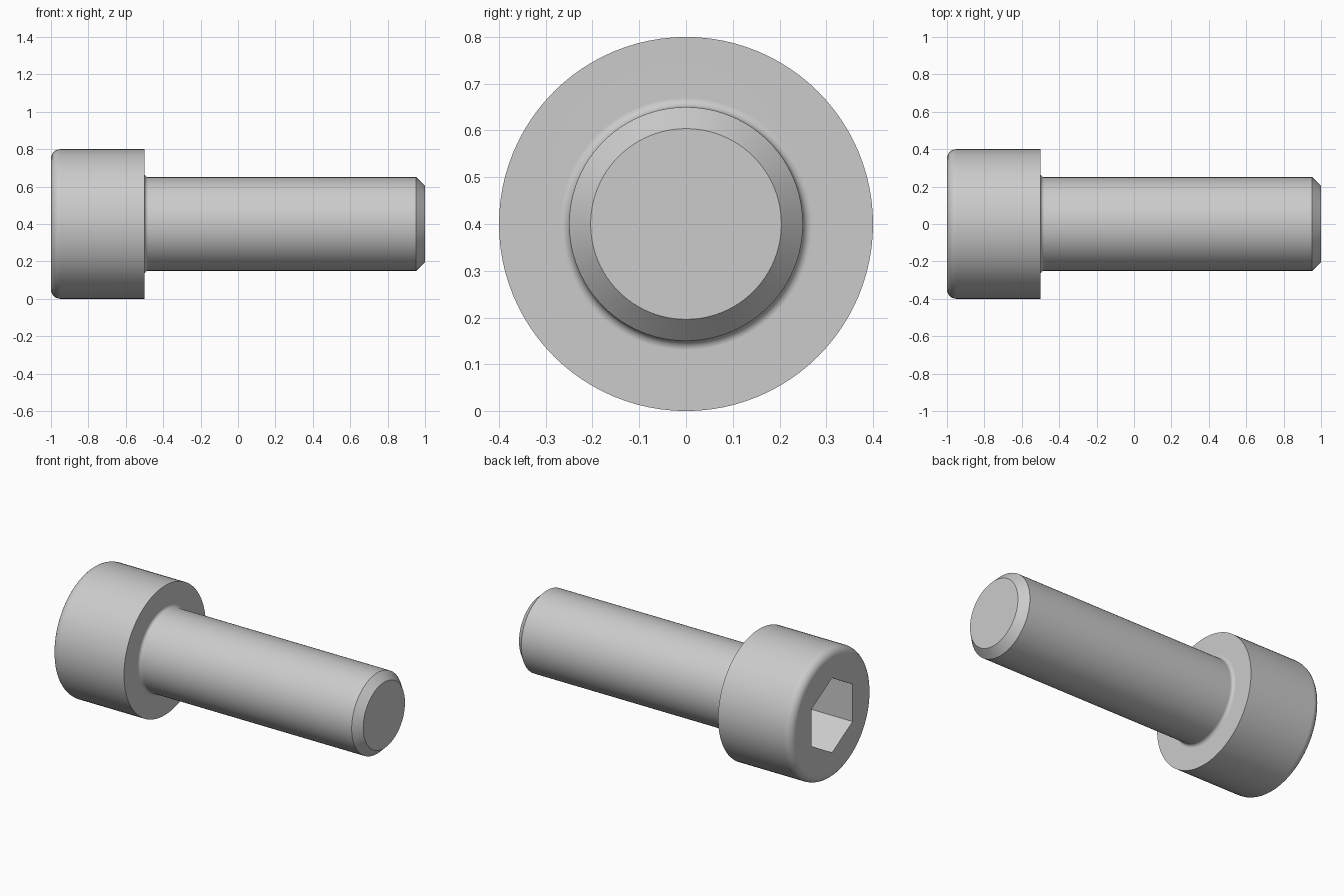
import bpy
import bmesh
from math import sin, cos, pi, radians
from mathutils import Vector

cube = bpy.data.objects.get("Cube")
if cube:
    bpy.data.objects.remove(cube, do_unlink=True)

AXIS_Z = 0.4
CENTRE = Vector((0, 0, AXIS_Z))
HEAD_R, HEAD_BACK, ROUNDING = 0.4, -0.5, 0.05
SHANK_R, TIP_R, FILLET = 0.25, 0.204, 0.02
SOCKET_FLATS, SOCKET_DEPTH = 0.4, 0.28
SEGMENTS = 96


def arc(cx, cr, radius, start, end, steps=6):
    """Points (x, r) along an arc, angles in degrees."""
    angles = [radians(start + (end - start) * i / steps) for i in range(steps + 1)]
    return [(cx + radius * cos(a), cr + radius * sin(a)) for a in angles]


def boundary_at(bm, x):
    """Open edges lying in the plane at x."""
    return [e for e in bm.edges if e.is_boundary
            and all(abs(v.co.x - x) < 1e-4 for v in e.verts)]


# Steel material
steel = bpy.data.materials.new("grey steel")
colour = (0.6, 0.6, 0.6, 1)
steel.use_nodes = True
steel.diffuse_color = colour
steel.node_tree.nodes["Principled BSDF"].inputs["Base Color"].default_value = colour

# Outline of head, under-head fillet, shank and chamfered tip
profile = arc(-1 + ROUNDING, HEAD_R - ROUNDING, ROUNDING, 180, 90)
profile += [(HEAD_BACK, HEAD_R)]
profile += arc(HEAD_BACK + FILLET, SHANK_R + FILLET, FILLET, 180, 270)
profile += [(1 - 0.047, SHANK_R), (1, TIP_R)]

# Turn the outline about the long axis
bm = bmesh.new()
verts = [bm.verts.new((x, 0, AXIS_Z + r)) for x, r in profile]
edges = [bm.edges.new(pair) for pair in zip(verts, verts[1:])]
bmesh.ops.spin(bm, geom=verts + edges, cent=CENTRE, axis=(1, 0, 0),
               angle=2 * pi, steps=SEGMENTS)
bmesh.ops.remove_doubles(bm, verts=bm.verts[:], dist=1e-4)

# Flat tip
bmesh.ops.contextual_create(bm, geom=boundary_at(bm, 1))

# Hexagonal socket: mouth, walls and floor
corner_r = SOCKET_FLATS / 3 ** 0.5


def hexagon(x):
    return [bm.verts.new((x, corner_r * sin(i * pi / 3),
                          AXIS_Z + corner_r * cos(i * pi / 3))) for i in range(6)]


mouth, floor = hexagon(-1), hexagon(-1 + SOCKET_DEPTH)
for i in range(6):
    j = (i + 1) % 6
    bm.faces.new((mouth[i], mouth[j], floor[j], floor[i]))
bm.faces.new(floor)

# Head face around the socket mouth
bmesh.ops.triangle_fill(bm, edges=boundary_at(bm, -1), normal=(-1, 0, 0),
                        use_beauty=True)
bmesh.ops.recalc_face_normals(bm, faces=bm.faces[:])

mesh = bpy.data.meshes.new("socket_head_screw")
bm.to_mesh(mesh)
bm.free()
mesh.materials.append(steel)
screw = bpy.data.objects.new("socket_head_screw", mesh)
bpy.context.collection.objects.link(screw)

# Smooth shading with crisp edges and flat end faces
bpy.ops.object.select_all(action='DESELECT')
screw.select_set(True)
bpy.context.view_layer.objects.active = screw
bpy.ops.object.shade_smooth_by_angle(angle=radians(30))
weighted = screw.modifiers.new("flat_end_normals", 'WEIGHTED_NORMAL')
weighted.keep_sharp = True
